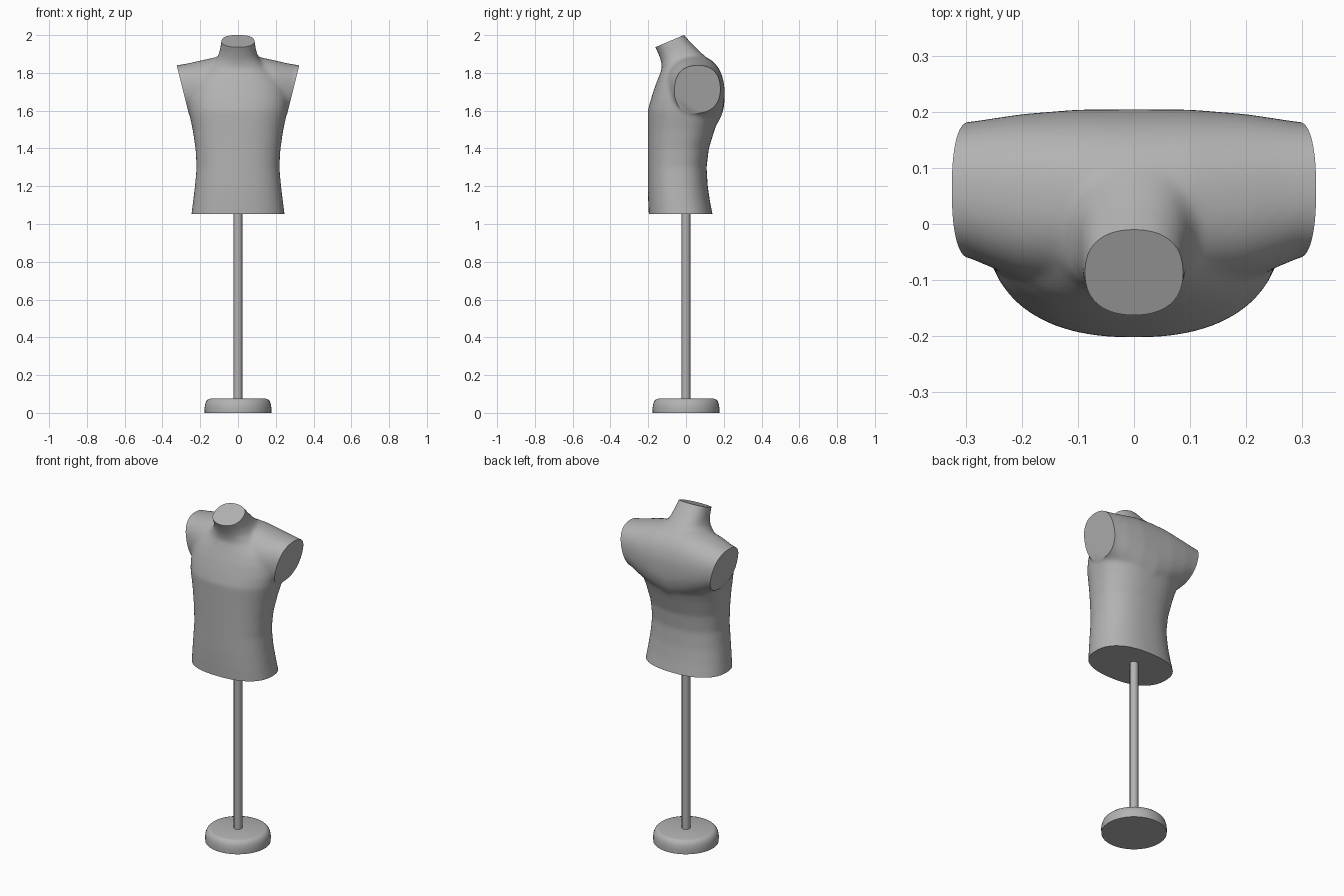
import bpy, bmesh, math
from mathutils import Matrix, Vector

cube = bpy.data.objects.get("Cube")
if cube:
    bpy.data.objects.remove(cube, do_unlink=True)

grey = bpy.data.materials.new("mid grey")
grey.use_nodes = True
colour = (0.45, 0.45, 0.45, 1)
grey.diffuse_color = colour
grey.node_tree.nodes["Principled BSDF"].inputs["Base Color"].default_value = colour


def add_object(name, bm):
    bmesh.ops.recalc_face_normals(bm, faces=bm.faces)
    mesh = bpy.data.meshes.new(name)
    bm.to_mesh(mesh)
    bm.free()
    obj = bpy.data.objects.new(name, mesh)
    bpy.context.collection.objects.link(obj)
    mesh.materials.append(grey)
    return obj


def shade(obj, degrees):
    bpy.ops.object.select_all(action="DESELECT")
    obj.select_set(True)
    bpy.context.view_layer.objects.active = obj
    bpy.ops.object.shade_smooth_by_angle(angle=math.radians(degrees))


def oval(cu, cv, ru, rv, power, n=64):
    """Points of a superellipse"""
    pts = []
    for i in range(n):
        a = math.tau * i / n
        c, s = math.cos(a), math.sin(a)
        pts.append((cu + ru * math.copysign(abs(c) ** (2 / power), c),
                    cv + rv * math.copysign(abs(s) ** (2 / power), s)))
    return pts


def loft(bm, rings):
    """Bridge a stack of rings and close both ends"""
    loops = [[bm.verts.new(p) for p in ring] for ring in rings]
    for a, b in zip(loops, loops[1:]):
        for i in range(len(a)):
            j = (i + 1) % len(a)
            bm.faces.new((a[i], a[j], b[j], b[i]))
    bm.faces.new(loops[0])
    bm.faces.new(loops[-1])


def cutter(name, origin, normal, size):
    """Box whose inner face lies on the plane at origin"""
    bm = bmesh.new()
    bmesh.ops.create_cube(bm, size=1)
    n = Vector(normal).normalized()
    rot = n.to_track_quat("Z", "Y").to_matrix().to_4x4()
    place = (Matrix.Translation(origin) @ rot @ Matrix.Diagonal((*size, 1))
             @ Matrix.Translation((0, 0, 0.5)))
    bmesh.ops.transform(bm, matrix=place, verts=bm.verts)
    obj = add_object(name, bm)
    obj.hide_render = True
    return obj


# Trunk and neck: height, half width, front y, back y
trunk = [
    (1.00, .252, -.195, .150), (1.05, .247, -.197, .141), (1.12, .238, -.200, .127),
    (1.20, .228, -.202, .115), (1.30, .219, -.202, .109), (1.40, .225, -.202, .121),
    (1.50, .240, -.202, .152), (1.60, .262, -.202, .188), (1.66, .268, -.186, .200),
    (1.72, .260, -.167, .203), (1.77, .235, -.148, .195), (1.80, .200, -.136, .183),
    (1.83, .160, -.127, .165), (1.87, .116, -.134, .120), (1.91, .098, -.150, .077),
    (1.95, .091, -.170, .036), (2.00, .084, -.192, -.010), (2.06, .080, -.220, -.050),
]
# Shoulders: distance from centre, front y, back y, bottom z, top z
shoulder = [
    (.00, -.125, .205, 1.47, 1.895), (.10, -.118, .204, 1.50, 1.887),
    (.20, -.100, .196, 1.55, 1.865), (.26, -.075, .187, 1.588, 1.851),
    (.30, -.058, .181, 1.60, 1.844), (.38, -.056, .179, 1.605, 1.832),
]

bm = bmesh.new()
loft(bm, [[(x, y, z) for x, y in oval(0, (f + b) / 2, w, (b - f) / 2, 2.35)]
          for z, w, f, b in trunk])
both = [(-x, *rest) for x, *rest in reversed(shoulder[1:])] + shoulder
loft(bm, [[(x, y, z) for y, z in oval((f + b) / 2, (lo + hi) / 2,
                                      (b - f) / 2, (hi - lo) / 2, 2.3)]
          for x, f, b, lo, hi in both])
torso = add_object("torso", bm)

# Fuse the volumes, soften the joins, then slice the flat ends
remesh = torso.modifiers.new("fuse", "REMESH")
remesh.mode = "VOXEL"
remesh.voxel_size = 0.01
soften = torso.modifiers.new("soften", "SMOOTH")
soften.factor = 0.5
soften.iterations = 12

slope = Vector((.06, 0, .24))
mid = Vector((.296, .06, 1.725))
cutters = [
    cutter("neck_cutter", (0, -.087, 1.968), (0, -.065, .153), (.4, .4, .3)),
    cutter("waist_cutter", (0, 0, 1.052), (0, 0, -1), (1, 1, .2)),
]
for side in (1, -1):
    cutters.append(cutter("shoulder_cutter", (side * mid.x, mid.y, mid.z),
                          (side * slope.z, 0, -slope.x), (.3, .3, .3)))
for c in cutters:
    cut = torso.modifiers.new(c.name, "BOOLEAN")
    cut.operation = "DIFFERENCE"
    cut.solver = "EXACT"
    cut.object = c

bpy.context.view_layer.update()
graph = bpy.context.evaluated_depsgraph_get()
baked = bpy.data.meshes.new_from_object(torso.evaluated_get(graph))
torso.modifiers.clear()
torso.data = baked
baked.name = "torso"
baked.materials.clear()
baked.materials.append(grey)
for c in cutters:
    bpy.data.objects.remove(c, do_unlink=True)
shade(torso, 40)


def turned(name, profile, n=48):
    """Lathe a profile of radius and height"""
    bm = bmesh.new()
    loft(bm, [[(x, y, z) for x, y in oval(0, 0, r, r, 2, n)] for r, z in profile])
    obj = add_object(name, bm)
    shade(obj, 40)


# Stand
turned("base", [(.176, 0), (.177, .025), (.174, .046), (.168, .062),
                (.158, .072), (.145, .076)])
turned("pole", [(.023, .07), (.023, 1.06)], 24)
